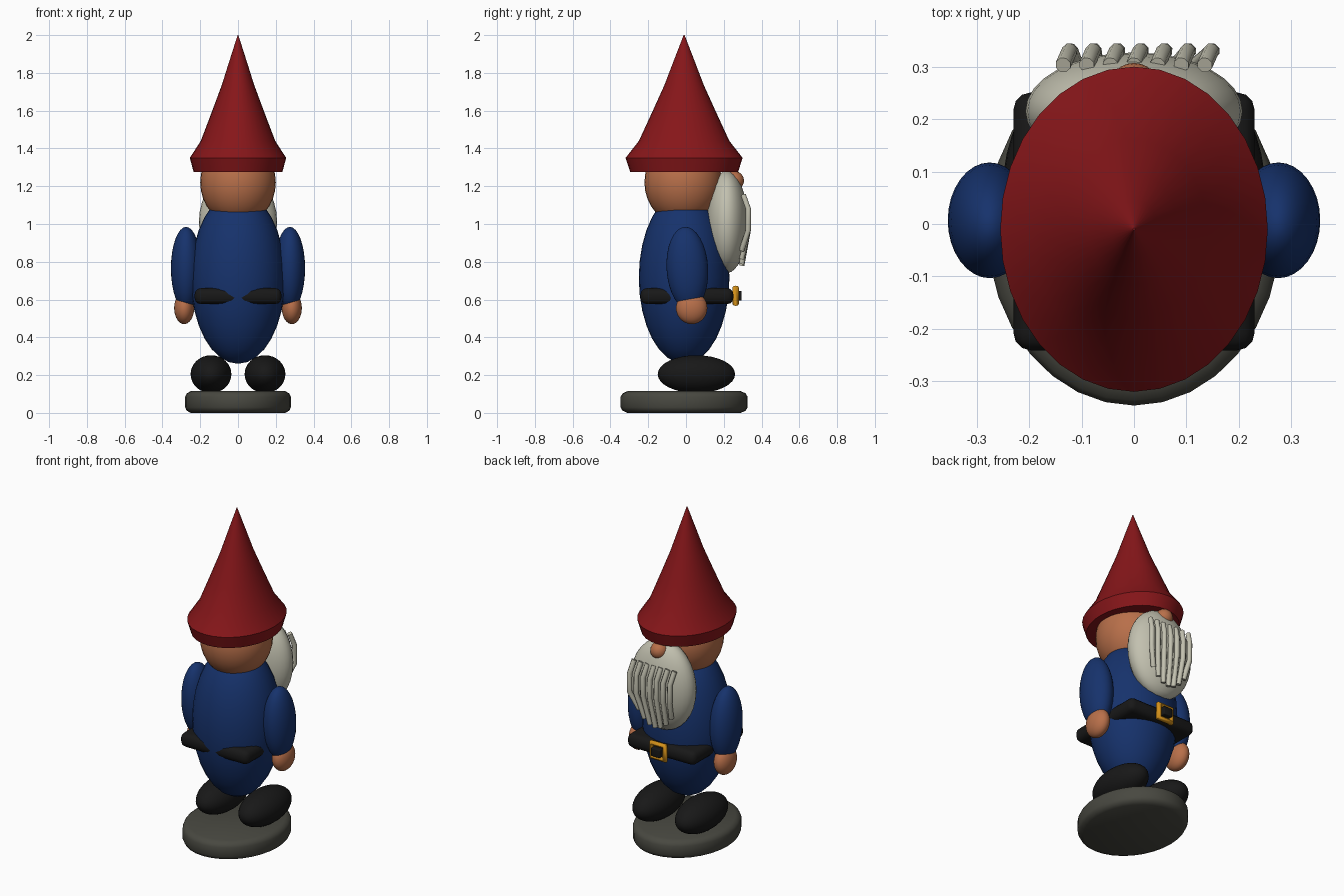
import bpy, bmesh, math
from mathutils import Matrix

if "Cube" in bpy.data.objects:
    bpy.data.objects.remove(bpy.data.objects["Cube"])


def material(name, rgb):
    m = bpy.data.materials.new(name)
    m.diffuse_color = (*rgb, 1)
    m.use_nodes = True
    m.node_tree.nodes["Principled BSDF"].inputs["Base Color"].default_value = m.diffuse_color
    return m


RED = material("hat red", (0.24, 0.008, 0.01))
BLUE = material("coat blue", (0.008, 0.032, 0.15))
SKIN = material("skin", (0.48, 0.16, 0.068))
WHITE = material("beard grey", (0.54, 0.53, 0.43))
BLACK = material("black leather", (0.009, 0.009, 0.009))
GOLD = material("gold", (0.68, 0.29, 0.01))
STONE = material("stone", (0.065, 0.065, 0.052))


def finish(bm, name, mat, angle=40):
    bmesh.ops.recalc_face_normals(bm, faces=bm.faces)
    mesh = bpy.data.meshes.new(name)
    bm.to_mesh(mesh)
    bm.free()
    ob = bpy.data.objects.new(name, mesh)
    bpy.context.collection.objects.link(ob)
    mesh.materials.append(mat)
    bpy.ops.object.select_all(action='DESELECT')
    ob.select_set(True)
    bpy.context.view_layer.objects.active = ob
    bpy.ops.object.shade_smooth_by_angle(angle=math.radians(angle))
    return ob


def ellipsoid(name, mat, centre, radii, tilt=0.0, segs=32):
    bm = bmesh.new()
    bmesh.ops.create_uvsphere(bm, u_segments=segs, v_segments=segs // 2, radius=1)
    bm.transform(Matrix.Translation(centre) @ Matrix.Rotation(tilt, 4, 'X')
                 @ Matrix.Diagonal((*radii, 1)))
    return finish(bm, name, mat)


def lathe(name, mat, profile, y_scale, y_centre, segs=32):
    # elliptical turning of (radius, height) points, closed at both ends
    bm = bmesh.new()
    rings = []
    for r, z in profile:
        rings.append([bm.verts.new((r * math.cos(2 * math.pi * i / segs),
                                    y_centre + y_scale * r * math.sin(2 * math.pi * i / segs), z))
                      for i in range(segs)])
    for a, b in zip(rings, rings[1:]):
        for i in range(segs):
            j = (i + 1) % segs
            bm.faces.new((a[i], a[j], b[j], b[i]))
    bm.faces.new(rings[0])
    bm.faces.new(rings[-1])
    return finish(bm, name, mat)


def rounded_box(name, mat, centre, size, bevel):
    bm = bmesh.new()
    bmesh.ops.create_cube(bm, size=1)
    bm.transform(Matrix.Translation(centre) @ Matrix.Diagonal((*size, 1)))
    bmesh.ops.bevel(bm, geom=bm.edges[:], offset=bevel, segments=3, profile=0.5,
                    affect='EDGES')
    return finish(bm, name, mat)


def tube(name, mat, points, radius, cyclic=False):
    cu = bpy.data.curves.new(name, 'CURVE')
    cu.dimensions = '3D'
    cu.bevel_depth = radius
    cu.bevel_resolution = 2
    cu.use_fill_caps = True
    sp = cu.splines.new('POLY')
    sp.points.add(len(points) - 1)
    for p, co in zip(sp.points, points):
        p.co = (*co, 1)
    sp.use_cyclic_u = cyclic
    ob = bpy.data.objects.new(name, cu)
    bpy.context.collection.objects.link(ob)
    cu.materials.append(mat)
    bpy.ops.object.select_all(action='DESELECT')
    ob.select_set(True)
    bpy.context.view_layer.objects.active = ob
    bpy.ops.object.convert(target='MESH')
    bpy.ops.object.shade_smooth_by_angle(angle=math.radians(50))
    return ob


# stone plinth
lathe("base", STONE, [(0.25, 0.0), (0.272, 0.012), (0.28, 0.03), (0.28, 0.085),
                      (0.272, 0.103), (0.25, 0.115)], 1.2, -0.01)

# body and head
ellipsoid("body", BLUE, (0, -0.01, 0.715), (0.25, 0.24, 0.455))
ellipsoid("head", SKIN, (0, -0.015, 1.22), (0.2, 0.205, 0.225))

# pointed hat with flared brim
lathe("hat", RED, [(0.235, 1.275), (0.255, 1.35), (0.197, 1.44), (0.14, 1.59),
                   (0.086, 1.735), (0.045, 1.865), (0.002, 2.0)], 1.215, -0.01)

# boots, arms and hands
for side, s in (("left", -1), ("right", 1)):
    ellipsoid(side + "_boot", BLACK, (s * 0.143, 0.055, 0.205), (0.108, 0.205, 0.1))
    ellipsoid(side + "_arm", BLUE, (s * 0.275, 0.007, 0.765), (0.08, 0.11, 0.22), 0.06)
    ellipsoid(side + "_hand", SKIN, (s * 0.285, 0.03, 0.555), (0.053, 0.083, 0.085))

# beard with strands, and nose
ellipsoid("beard", WHITE, (0, 0.215, 1.01), (0.207, 0.112, 0.27))
for i in range(-3, 4):
    x = i * 0.045
    low = 0.78 + 0.009 * i * i
    tube("beard_strand", WHITE, [(x, 0.303, 1.155), (x + 0.012, 0.33, 1.08),
                                 (x + 0.014, 0.33, 0.97), (x * 0.8, 0.295, low)], 0.015)
ellipsoid("nose", SKIN, (0, 0.255, 1.23), (0.05, 0.052, 0.05), segs=24)

# belt and square buckle
rounded_box("belt", BLACK, (0, 0.005, 0.618), (0.46, 0.492, 0.085), 0.034)
w, h = 0.043, 0.041
tube("buckle_frame", GOLD, [(-w, 0.263, 0.62 - h), (w, 0.263, 0.62 - h),
                            (w, 0.263, 0.62 + h), (-w, 0.263, 0.62 + h)], 0.018, True)
rounded_box("buckle_inset", BLACK, (0, 0.265, 0.62), (0.06, 0.06, 0.05), 0.005)
